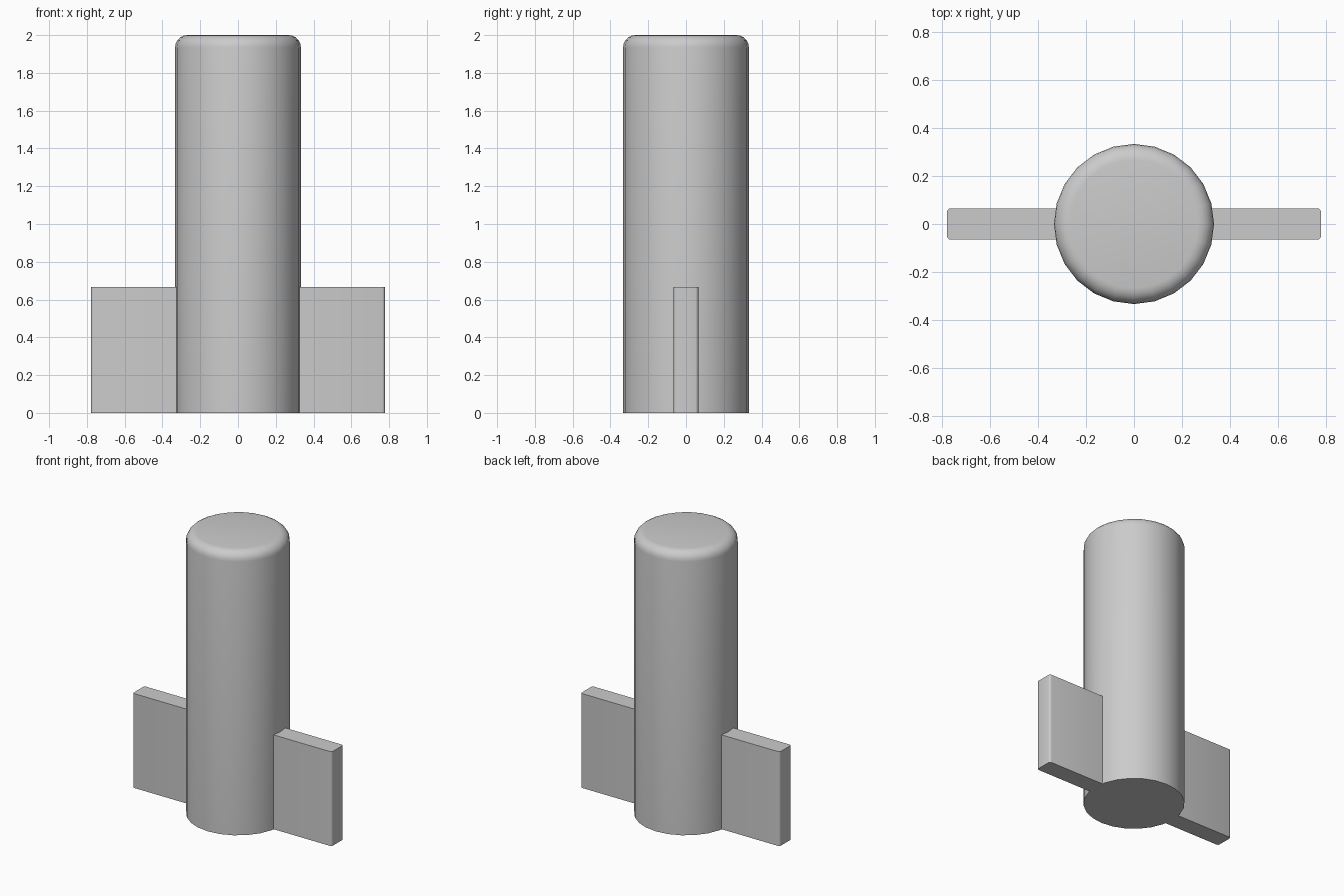
import bpy, bmesh, math

if "Cube" in bpy.data.objects:
    bpy.data.objects.remove(bpy.data.objects["Cube"])

R, H, ROUND, SIDES = 0.333, 2.0, 0.065, 24

grey = bpy.data.materials.new("light_grey")
grey.diffuse_color = (0.6, 0.6, 0.6, 1)
grey.use_nodes = True
grey.node_tree.nodes["Principled BSDF"].inputs["Base Color"].default_value = grey.diffuse_color


def finish(name, bm):
    bmesh.ops.recalc_face_normals(bm, faces=bm.faces)
    mesh = bpy.data.meshes.new(name)
    bm.to_mesh(mesh)
    bm.free()
    mesh.materials.append(grey)
    obj = bpy.data.objects.new(name, mesh)
    bpy.context.collection.objects.link(obj)
    bpy.ops.object.select_all(action='DESELECT')
    obj.select_set(True)
    bpy.context.view_layer.objects.active = obj
    bpy.ops.object.shade_smooth_by_angle(angle=math.radians(40))
    return obj


# Upright body with a rounded top rim
bm = bmesh.new()
bmesh.ops.create_cone(bm, cap_ends=True, segments=SIDES,
                      radius1=R, radius2=R, depth=H)
bmesh.ops.translate(bm, verts=bm.verts, vec=(0, 0, H / 2))
rim = [e for e in bm.edges if all(v.co.z > H - 0.001 for v in e.verts)]
bmesh.ops.bevel(bm, geom=rim, offset=ROUND, segments=5, profile=0.5,
                affect='EDGES')
finish("body", bm)

# Side fins with softened outer upright edges
X0, X1, HALF_Y, FIN_H = 0.30, 0.778, 0.065, 0.667
for side, name in ((-1, "left_fin"), (1, "right_fin")):
    bm = bmesh.new()
    bmesh.ops.create_cube(bm, size=1)
    bmesh.ops.scale(bm, verts=bm.verts, vec=(X1 - X0, 2 * HALF_Y, FIN_H))
    bmesh.ops.translate(bm, verts=bm.verts,
                        vec=(side * (X0 + X1) / 2, 0, FIN_H / 2))
    outer = [e for e in bm.edges
             if all(abs(v.co.x) > X1 - 0.001 for v in e.verts)
             and abs(e.verts[0].co.z - e.verts[1].co.z) > 0.1]
    bmesh.ops.bevel(bm, geom=outer, offset=0.015, segments=3, profile=0.5,
                    affect='EDGES')
    finish(name, bm)
